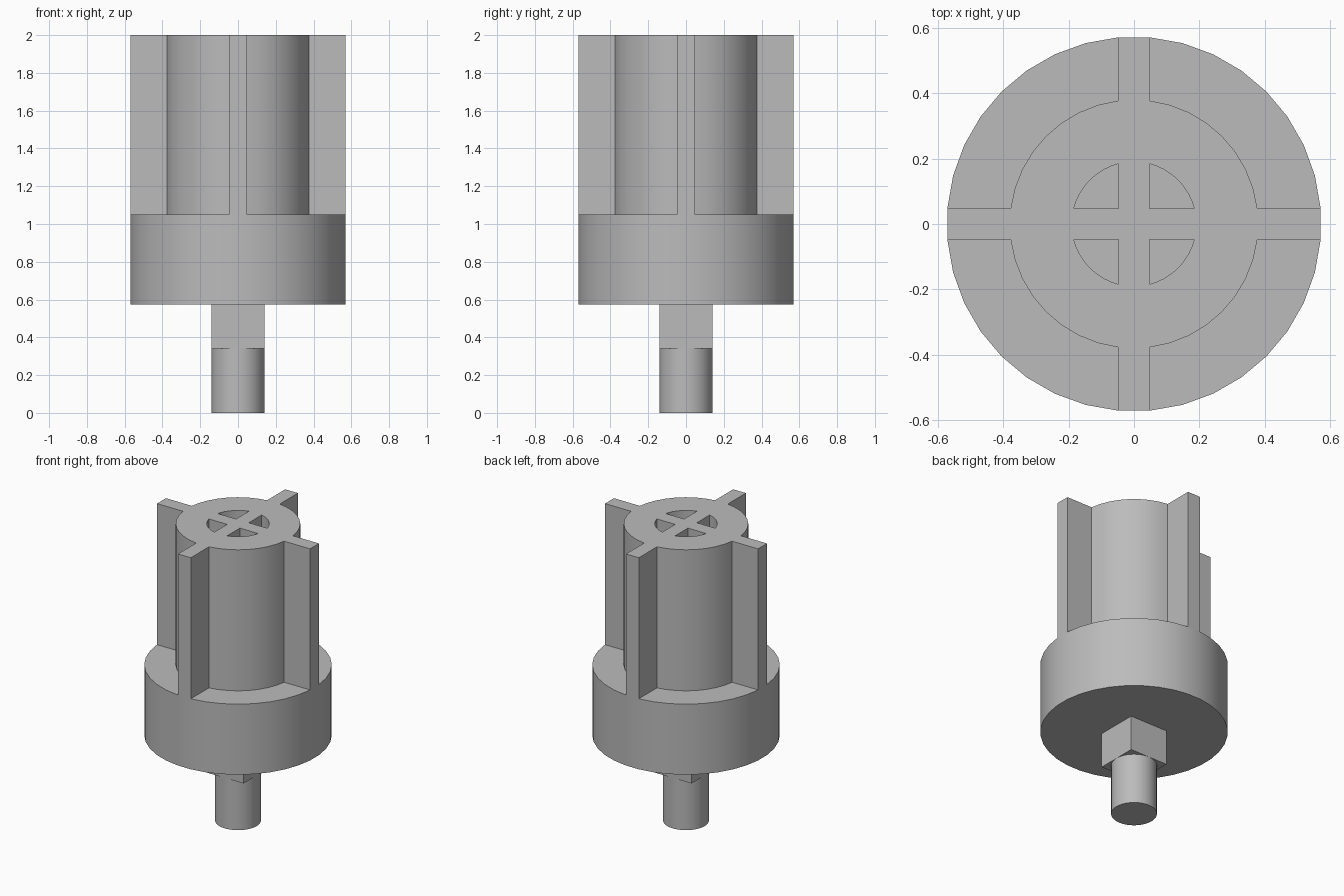
import bpy
import bmesh
from math import asin, cos, sin, pi, radians
from mathutils import Matrix, Vector

cube = bpy.data.objects.get("Cube")
if cube:
    bpy.data.objects.remove(cube, do_unlink=True)

HUB_R, SHAFT_R, BORE_R, STEM_R = 0.57, 0.38, 0.19, 0.14
RIB = 0.0475                       # half thickness of ribs and bore spokes
Z_BLOCK, Z_HUB, Z_SHAFT, Z_TOP = 0.34, 0.575, 1.05, 2.0

grey = bpy.data.materials.new("plain_grey")
grey.use_nodes = True
grey.diffuse_color = (0.5, 0.5, 0.5, 1)
grey.node_tree.nodes["Principled BSDF"].inputs["Base Color"].default_value = (0.5, 0.5, 0.5, 1)


def prism(name, loops, z0, z1):
    """Extrude closed 2D outlines from z0 to z1."""
    bm = bmesh.new()
    for loop in loops:
        face = bm.faces.new([bm.verts.new((p.x, p.y, z0)) for p in loop])
        top = bmesh.ops.extrude_face_region(bm, geom=[face])["geom"]
        verts = [g for g in top if isinstance(g, bmesh.types.BMVert)]
        bmesh.ops.translate(bm, verts=verts, vec=(0, 0, z1 - z0))
    bmesh.ops.recalc_face_normals(bm, faces=bm.faces)
    mesh = bpy.data.meshes.new(name)
    bm.to_mesh(mesh)
    bm.free()
    mesh.materials.append(grey)
    obj = bpy.data.objects.new(name, mesh)
    bpy.context.collection.objects.link(obj)
    return obj


def select(obj):
    bpy.ops.object.select_all(action="DESELECT")
    obj.select_set(True)
    bpy.context.view_layer.objects.active = obj


def smooth(obj):
    select(obj)
    bpy.ops.object.shade_smooth_by_angle(angle=radians(30))


def circle(radius, sides):
    step = 2 * pi / sides
    return [Vector((cos((i + 0.5) * step), sin((i + 0.5) * step))) * radius
            for i in range(sides)]


def quarter_arc(radius, steps):
    """Arc across one quadrant, stopping at the faces of the ribs."""
    a = asin(RIB / radius)
    angles = [a + (pi / 2 - 2 * a) * i / steps for i in range(steps + 1)]
    return [Vector((cos(t), sin(t))) * radius for t in angles]


def turned(points, quarter):
    rot = Matrix.Rotation(quarter * pi / 2, 2)
    return [rot @ p for p in points]


# Stem, square drive block and hub
smooth(prism("stem", [circle(STEM_R, 32)], 0, Z_BLOCK))
prism("drive_block", [circle(STEM_R * 2 ** 0.5, 4)], Z_BLOCK, Z_HUB)
smooth(prism("hub", [circle(HUB_R / cos(pi / 36), 36)], Z_HUB, Z_SHAFT))

# Shaft and its four ribs as a single outline
side = [Vector((HUB_R, -RIB)), Vector((HUB_R, RIB))] + quarter_arc(SHAFT_R, 8)
outline = [p for q in range(4) for p in turned(side, q)]
shaft = prism("ribbed_shaft", [outline], Z_SHAFT, Z_TOP)

# Four quarter-round pockets leave a cross inside the bore
pocket = [Vector((RIB, RIB))] + quarter_arc(BORE_R, 8)
cutter = prism("pocket_cutter", [turned(pocket, q) for q in range(4)],
               Z_SHAFT - 0.1, Z_TOP + 0.1)
cutter.hide_render = True
cut = shaft.modifiers.new("pockets", "BOOLEAN")
cut.operation = "DIFFERENCE"
cut.solver = "EXACT"
cut.object = cutter
select(shaft)
bpy.ops.object.modifier_apply(modifier=cut.name)
bpy.data.objects.remove(cutter, do_unlink=True)
smooth(shaft)
